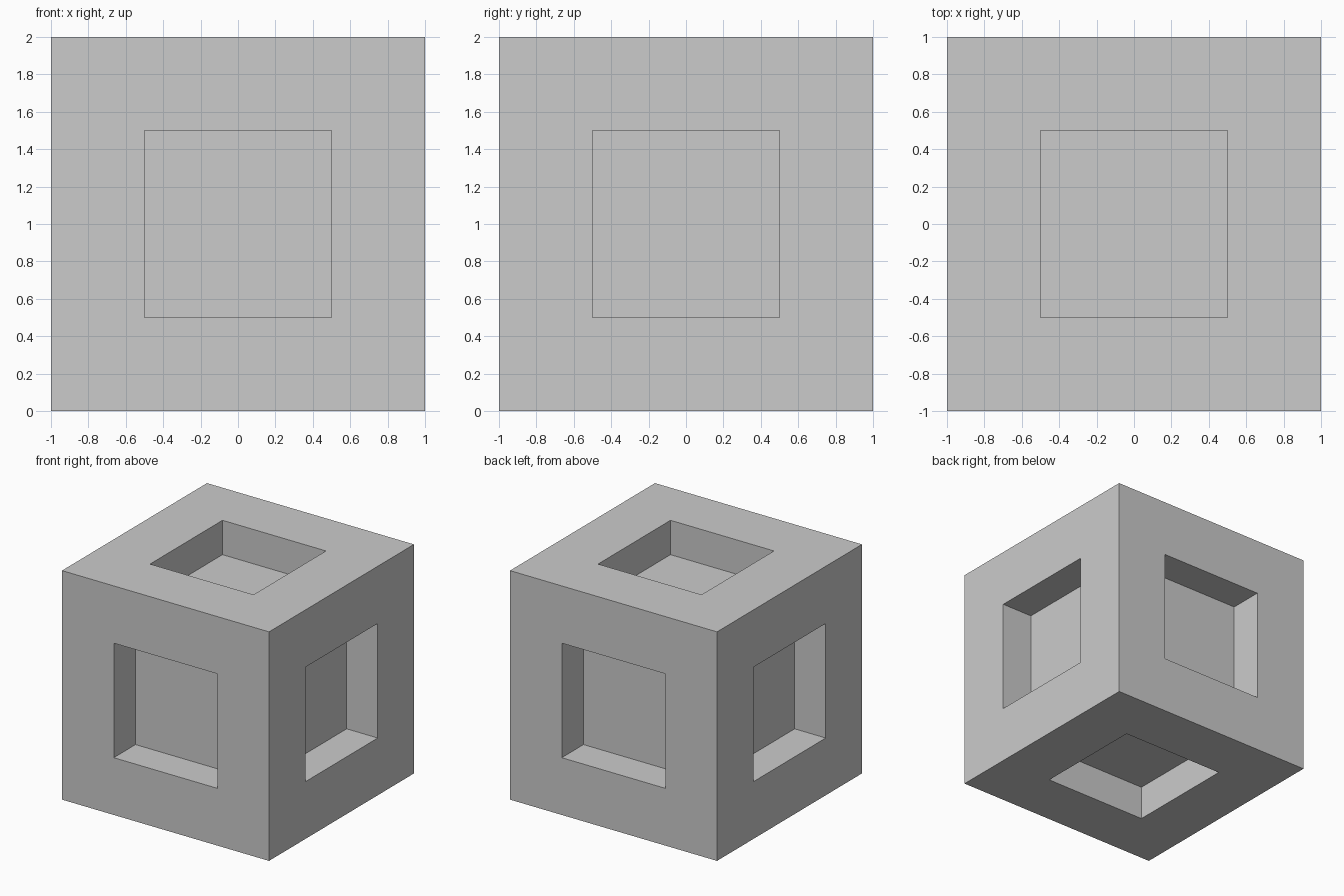
import bpy
import bmesh
from mathutils import Matrix

if "Cube" in bpy.data.objects:
    bpy.data.objects.remove(bpy.data.objects["Cube"])

SIZE, BORDER, DEPTH = 2.0, 0.5, 0.3

# Solid cube standing on the ground
bm = bmesh.new()
bmesh.ops.create_cube(bm, size=SIZE, matrix=Matrix.Translation((0, 0, SIZE / 2)))

# Square straight-walled recess in every side
sides = list(bm.faces)
bmesh.ops.inset_individual(bm, faces=sides, thickness=BORDER, use_even_offset=True)
for face in sides:
    inward = -face.normal.copy()
    floor = bmesh.ops.extrude_discrete_faces(bm, faces=[face])["faces"][0]
    bmesh.ops.translate(bm, verts=floor.verts, vec=inward * DEPTH)

bmesh.ops.recalc_face_normals(bm, faces=bm.faces)
mesh = bpy.data.meshes.new("recessed_cube")
bm.to_mesh(mesh)
bm.free()
bpy.context.collection.objects.link(bpy.data.objects.new("recessed_cube", mesh))
